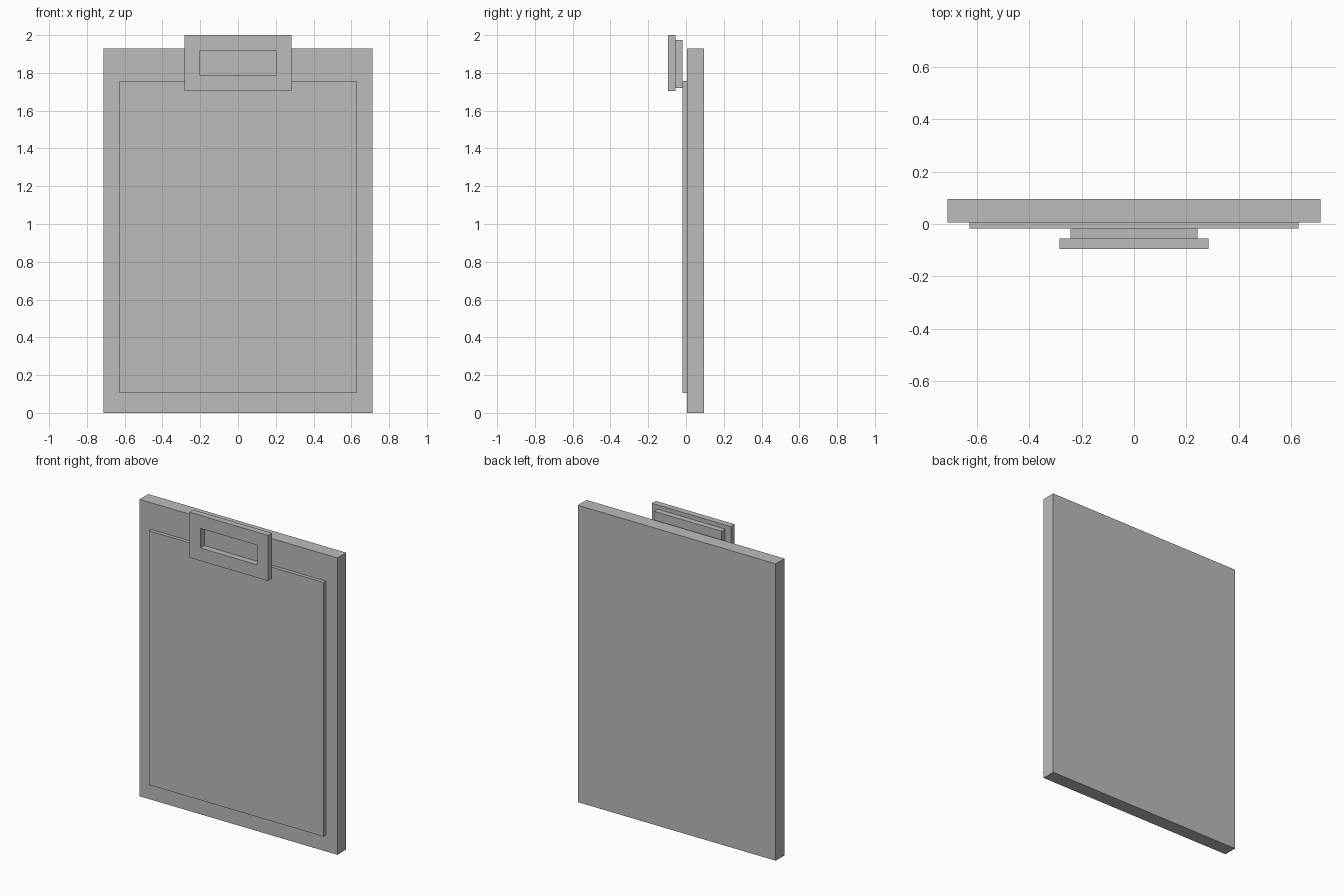
import bpy
import bmesh

if "Cube" in bpy.data.objects:
    bpy.data.objects.remove(bpy.data.objects["Cube"])

grey = bpy.data.materials.new("plain grey")
grey.diffuse_color = (0.5, 0.5, 0.5, 1)
grey.use_nodes = True
grey.node_tree.nodes["Principled BSDF"].inputs["Base Color"].default_value = grey.diffuse_color


def finish(name, bm):
    bmesh.ops.recalc_face_normals(bm, faces=bm.faces)
    mesh = bpy.data.meshes.new(name)
    bm.to_mesh(mesh)
    bm.free()
    mesh.materials.append(grey)
    obj = bpy.data.objects.new(name, mesh)
    bpy.context.collection.objects.link(obj)
    return obj


def slab(name, half_w, y0, y1, z0, z1):
    """Box centred on x = 0."""
    bm = bmesh.new()
    bmesh.ops.create_cube(bm, size=1)
    for v in bm.verts:
        v.co = (v.co.x * 2 * half_w,
                y1 if v.co.y > 0 else y0,
                z1 if v.co.z > 0 else z0)
    return finish(name, bm)


def frame(name, outer, inner, y0, y1):
    """Rectangular plate with a rectangular window; rects are (half_w, z0, z1)."""
    bm = bmesh.new()

    def ring(rect, y):
        w, z0, z1 = rect
        return [bm.verts.new((x, y, z))
                for x, z in ((-w, z0), (w, z0), (w, z1), (-w, z1))]

    rings = [ring(outer, y0), ring(outer, y1), ring(inner, y1), ring(inner, y0)]
    for a, b in zip(rings, rings[1:] + rings[:1]):
        for i in range(4):
            j = (i + 1) % 4
            bm.faces.new((a[i], a[j], b[j], b[i]))
    return finish(name, bm)


# Backing board and sheet of paper
slab("board", 0.712, 0.005, 0.095, 0.0, 1.93)
slab("paper", 0.628, -0.018, 0.005, 0.105, 1.757)

# Clip: solid base with a windowed plate in front
slab("clip_base", 0.243, -0.055, -0.018, 1.72, 1.973)
frame("clip_plate", (0.284, 1.704, 2.0), (0.204, 1.788, 1.915), -0.095, -0.055)
